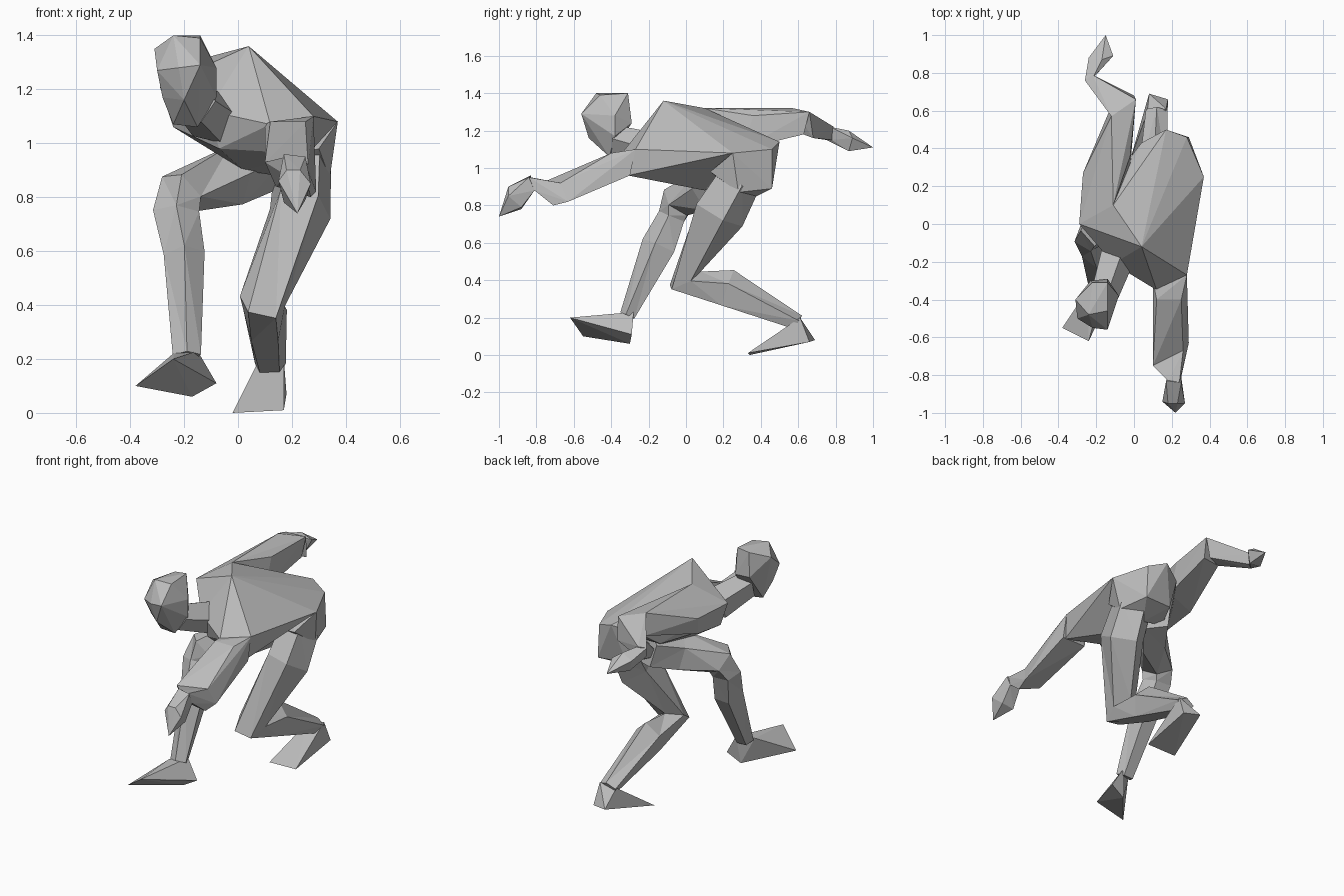
import bpy
import bmesh
import math
from mathutils import Vector

default_cube = bpy.data.objects.get("Cube")
if default_cube:
    bpy.data.objects.remove(default_cube, do_unlink=True)

# One plain grey for the whole figure
GREY = (.5, .5, .5, 1)
clay = bpy.data.materials.new("plain_grey")
clay.use_nodes = True
clay.diffuse_color = GREY
clay.node_tree.nodes["Principled BSDF"].inputs["Base Color"].default_value = GREY


def finish(name, bm):
    """Turn a bmesh into a flat shaded object."""
    bmesh.ops.recalc_face_normals(bm, faces=bm.faces)
    mesh = bpy.data.meshes.new(name)
    bm.to_mesh(mesh)
    bm.free()
    mesh.materials.append(clay)
    part = bpy.data.objects.new(name, mesh)
    bpy.context.collection.objects.link(part)
    return part


def faceted_block(name, *corners):
    """Solid faceted form wrapped around a few corner points."""
    bm = bmesh.new()
    for corner in corners:
        bm.verts.new(corner)
    hull = bmesh.ops.convex_hull(bm, input=bm.verts)
    loose = [v for v in hull["geom_interior"] if isinstance(v, bmesh.types.BMVert)]
    bmesh.ops.delete(bm, geom=loose, context='VERTS')
    return finish(name, bm)


def limb(name, joints, across=(1, 0, 0), sides=5, roll=0):
    """Low-poly tube; every joint is (centre, half width, half depth)."""
    bm = bmesh.new()
    centres = [Vector(joint[0]) for joint in joints]
    last = len(joints) - 1
    rings = []
    for i, (centre, width, depth) in enumerate(joints):
        # The ring faces halfway between the neighbouring bones
        before = (centres[i] - centres[max(i - 1, 0)]).normalized()
        after = (centres[min(i + 1, last)] - centres[i]).normalized()
        along = (before + after).normalized()
        side = Vector(across)
        side = (side - along * side.dot(along)).normalized()
        front = along.cross(side)
        ring = []
        for k in range(sides):
            angle = roll + math.tau * k / sides
            offset = side * math.cos(angle) * width + front * math.sin(angle) * depth
            ring.append(bm.verts.new(centres[i] + offset))
        rings.append(ring)
    for lower, upper in zip(rings, rings[1:]):
        for k in range(sides):
            n = (k + 1) % sides
            bm.faces.new((lower[k], lower[n], upper[n], upper[k]))
    bm.faces.new(rings[0])
    bm.faces.new(rings[-1])
    bmesh.ops.triangulate(bm, faces=bm.faces)
    return finish(name, bm)


# Torso leaning forward, from shoulders to pelvis
faceted_block(
    "torso",
    (.04, -.12, 1.36), (-.11, .1, 1.32), (-.11, -.21, 1.12),       # upper back
    (.28, -.27, 1.1), (.12, -.35, 1.07), (.26, -.31, .96),         # left shoulder
    (-.29, 0, 1.21), (-.24, 0, 1.06), (-.07, -.2, .98),            # right shoulder
    (.37, .25, 1.08), (.28, .46, 1.1), (.17, .5, 1.14),            # hips
    (.04, .43, 1.1), (-.03, .3, 1), (.14, .1, .88), (.02, .05, .9))
faceted_block(
    "pelvis",
    (.37, .25, 1.08), (.28, .46, 1.1), (.17, .5, 1.14), (.04, .43, 1.1),
    (.29, .46, .89), (.1, .44, .9), (.2, .32, .82), (.34, .28, .87),
    (.3, .13, .98), (0, .25, .9))

# Head and neck
faceted_block(
    "head",
    (-.24, -.48, 1.4), (-.14, -.46, 1.39), (-.14, -.31, 1.4), (-.22, -.31, 1.39),
    (-.31, -.4, 1.35), (-.3, -.5, 1.27), (-.14, -.56, 1.29), (-.22, -.55, 1.28),
    (-.08, -.38, 1.28), (-.08, -.38, 1.17), (-.28, -.46, 1.17), (-.2, -.52, 1.16),
    (-.15, -.41, 1.06), (-.24, -.42, 1.07), (-.14, -.29, 1.24), (-.23, -.3, 1.24))
limb("neck", [((-.16, -.37, 1.15), .08, .08), ((-.09, -.16, 1.09), .1, .1)])

# Left arm reaching forward
faceted_block(
    "left_upper_arm",
    (.12, -.4, 1.08), (.25, -.4, 1.08), (.28, -.27, 1.1), (.1, -.3, 1.07),
    (.28, -.3, .96), (.12, -.3, .96), (.1, -.75, .93), (.26, -.67, .92),
    (.29, -.63, .82), (.14, -.68, .84), (.27, -.71, .81))
faceted_block(
    "left_forearm",
    (.1, -.75, .93), (.26, -.67, .92), (.29, -.63, .82), (.14, -.68, .84),
    (.27, -.71, .8), (.18, -.83, .95), (.24, -.84, .95), (.18, -.81, .88),
    (.25, -.81, .88))
faceted_block(
    "left_hand",
    (.17, -.83, .96), (.25, -.84, .95), (.18, -.81, .88), (.25, -.81, .88),
    (.15, -.94, .86), (.27, -.95, .85), (.18, -.95, .9), (.23, -.95, .9),
    (.22, -1, .74), (.17, -.88, .78), (.25, -.88, .79))

# Right arm swinging back
faceted_block(
    "right_upper_arm",
    (-.29, 0, 1.21), (-.24, 0, 1.06), (-.11, .1, 1.32), (-.27, .27, 1.21),
    (-.24, .22, 1.09), (-.02, .36, 1.28), (-.02, .3, 1.1), (-.12, .57, 1.32),
    (.01, .66, 1.3), (-.13, .6, 1.19), (0, .63, 1.18))
faceted_block(
    "right_forearm",
    (-.12, .57, 1.32), (.01, .66, 1.3), (-.13, .6, 1.19), (0, .68, 1.16),
    (-.26, .76, 1.21), (-.22, .79, 1.22), (-.25, .75, 1.15), (-.21, .78, 1.15))
faceted_block(
    "right_hand",
    (-.26, .76, 1.21), (-.22, .77, 1.22), (-.25, .75, 1.15), (-.21, .78, 1.15),
    (-.24, .88, 1.17), (-.17, .87, 1.2), (-.11, .89, 1.16), (-.15, 1, 1.11),
    (-.22, .87, 1.1), (-.14, .87, 1.09))

# Right leg stepping forward
limb("right_leg", [((.08, .26, .93), .12, .12),
                   ((-.03, .11, .88), .11, .12),
                   ((-.21, -.04, .82), .09, .1),
                   ((-.23, -.07, .74), .09, .08),
                   ((-.2, -.14, .58), .08, .1),
                   ((-.19, -.31, .21), .055, .045)], roll=.3)
faceted_block(
    "right_foot",
    (-.24, -.34, .22), (-.15, -.28, .23), (-.17, -.3, .06), (-.08, -.29, .11),
    (-.38, -.55, .1), (-.24, -.62, .2))

# Left leg trailing, knee bent
limb("left_leg", [((.24, .27, .93), .11, .13),
                  ((.23, .17, .76), .12, .15),
                  ((.09, -.01, .4), .09, .1),
                  ((.1, .22, .35), .085, .11),
                  ((.12, .6, .17), .06, .045)], roll=-.3)
faceted_block(
    "left_foot",
    (.07, .59, .18), (.17, .61, .2), (.08, .69, .08), (.18, .66, .07),
    (.12, .56, .15), (-.02, .34, 0), (.17, .33, .01))
